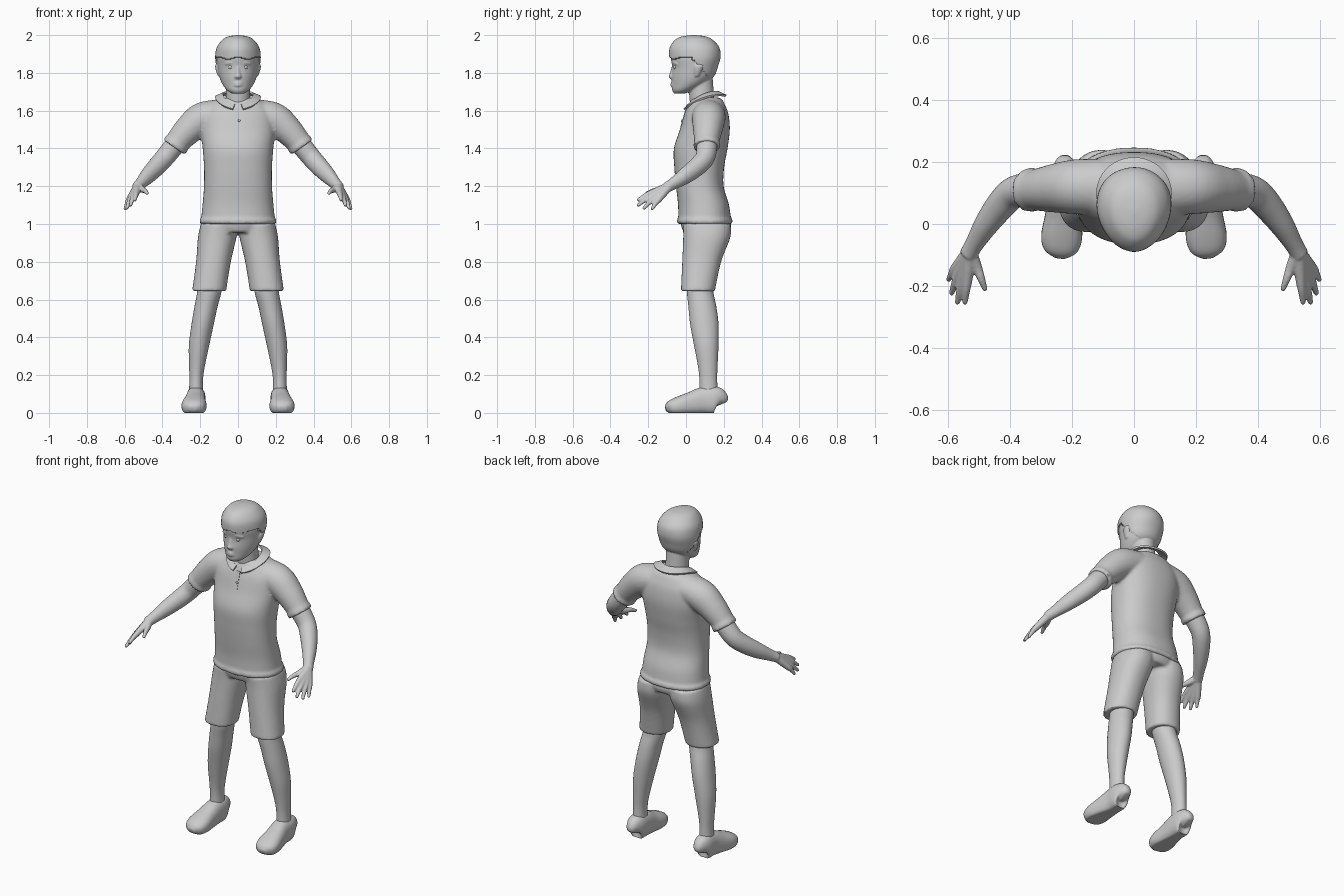
import bpy, bmesh, math
from mathutils import Vector, Matrix

cube = bpy.data.objects.get("Cube")
if cube:
    bpy.data.objects.remove(cube, do_unlink=True)

grey = bpy.data.materials.new("plain grey")
grey.use_nodes = True
grey.diffuse_color = (0.6, 0.6, 0.6, 1)
grey.node_tree.nodes["Principled BSDF"].inputs["Base Color"].default_value = grey.diffuse_color


def smooth_rings(rings, steps):
    """Catmull-Rom interpolation of (x, y, z, half width, half depth) rings."""
    padded = [rings[0]] + list(rings) + [rings[-1]]
    result = []
    for p, q, r, s in zip(padded, padded[1:], padded[2:], padded[3:]):
        for k in range(steps):
            t = k / steps
            result.append([b + t * (c - a + t * (2 * a - 5 * b + 4 * c - d + t * (3 * b - a - 3 * c + d))) / 2
                           for a, b, c, d in zip(p, q, r, s)])
    result.append(list(rings[-1]))
    return result


def loft(bm, rings, flat=True, both=False, sides=32, steps=5, power=2.0, taper=0.0):
    """Skin rings; flat rings stay level, others turn to follow their path."""
    rings = smooth_rings(rings, steps)
    centres = [Vector(r[:3]) for r in rings]
    for mirror in ((1, -1) if both else (1,)):
        loops = []
        for i, ring in enumerate(rings):
            u, v = Vector((1, 0, 0)), Vector((0, 1, 0))
            if not flat:
                along = centres[min(i + 1, len(rings) - 1)] - centres[max(i - 1, 0)]
                u = along.cross(Vector((0, 0, 1))).normalized()
                v = u.cross(along).normalized()
            a, b = (max(value, 0.002) for value in ring[3:])
            loop = []
            for k in range(sides):
                angle = math.tau * k / sides
                c, s = (math.copysign(abs(w) ** (2 / power), w) for w in (math.cos(angle), math.sin(angle)))
                p = centres[i] + u * a * c * (1 + taper * s) + v * b * s
                loop.append(bm.verts.new((p.x * mirror, p.y, max(p.z, 0))))
            loops.append(loop)
        for low, high in zip(loops, loops[1:]):
            for k in range(sides):
                n = (k + 1) % sides
                bm.faces.new((low[k], low[n], high[n], high[k]))
        bm.faces.new(loops[0])
        bm.faces.new(loops[-1])


def ball(bm, centre, radius, both=False):
    for mirror in ((1, -1) if both else (1,)):
        place = Matrix.Translation((centre[0] * mirror, centre[1], centre[2]))
        bmesh.ops.create_uvsphere(bm, u_segments=16, v_segments=10, radius=radius, matrix=place)


def finish(name, bm, voxel=0, relax=0, thickness=0):
    """Make the object, optionally fusing its overlapping pieces."""
    bmesh.ops.recalc_face_normals(bm, faces=bm.faces)
    mesh = bpy.data.meshes.new(name)
    bm.to_mesh(mesh)
    bm.free()
    obj = bpy.data.objects.new(name, mesh)
    bpy.context.collection.objects.link(obj)
    bpy.ops.object.select_all(action="DESELECT")
    obj.select_set(True)
    bpy.context.view_layer.objects.active = obj
    if voxel:
        remesh = obj.modifiers.new("fuse", "REMESH")
        remesh.mode = "VOXEL"
        remesh.voxel_size = voxel
        soften = obj.modifiers.new("soften", "SMOOTH")
        soften.iterations = relax
    if thickness:
        solid = obj.modifiers.new("thickness", "SOLIDIFY")
        solid.thickness = thickness
        solid.offset = 0
    for modifier in list(obj.modifiers):
        bpy.ops.object.modifier_apply(modifier=modifier.name)
    obj.data.materials.clear()
    obj.data.materials.append(grey)
    bpy.ops.object.shade_smooth_by_angle(angle=math.radians(50))
    return obj


# Shirt: body, rolled hem and short sleeves
bm = bmesh.new()
loft(bm, [(0, .1, 1, .198, .141), (0, .093, 1.1, .188, .135), (0, .073, 1.2, .18, .126),
          (0, .07, 1.3, .18, .132), (0, .078, 1.4, .187, .142), (0, .1, 1.5, .197, .132),
          (0, .108, 1.58, .19, .117), (0, .11, 1.63, .155, .097), (0, .11, 1.66, .11, .08),
          (0, .11, 1.67, .07, .06)], power=2.3, sides=48)
loft(bm, [(0, .1, 1, .204, .147), (0, .1, 1.025, .204, .147)], power=2.3, sides=48)
loft(bm, [(.1, .12, 1.58, .09, .08), (.19, .12, 1.555, .088, .088), (.26, .115, 1.5, .078, .078),
          (.315, .11, 1.44, .067, .067), (.335, .11, 1.412, .066, .066)], flat=False, both=True)
loft(bm, [(.325, .11, 1.426, .071, .07), (.339, .11, 1.406, .071, .07)], flat=False, both=True)
finish("polo_shirt", bm, voxel=.009, relax=4)

# Collar: an open strip around the neck, drooping to the front
bm = bmesh.new()
rows = []
count = 40
for i in range(count + 1):
    turn = .22 + (math.tau - .44) * i / count
    s, c = math.sin(turn), math.cos(turn)
    inner = bm.verts.new((.078 * s, .09 - .078 * c, 1.665 - .035 * c + .018 * s * s))
    outer = bm.verts.new((.12 * s, .1 - .113 * c, 1.642 - .037 * c + .026 * s * s))
    rows.append((inner, outer))
for (a, b), (c, d) in zip(rows, rows[1:]):
    bm.faces.new((a, b, d, c))
finish("collar", bm, thickness=.01)

# Button strip and button
bm = bmesh.new()
tilt = Matrix.Rotation(-.28, 4, "X")
bmesh.ops.create_cube(bm, size=1, matrix=Matrix.Translation((0, -.012, 1.56)) @ tilt @ Matrix.Diagonal((.03, .009, .1, 1)))
finish("button_strip", bm)
bm = bmesh.new()
ball(bm, (.006, -.019, 1.547), .007)
finish("button", bm)

# Shorts: seat and two legs
bm = bmesh.new()
loft(bm, [(0, .1, 1.03, .185, .13), (0, .107, .99, .195, .132), (0, .107, .955, .17, .12)], sides=48)
loft(bm, [(.1, .11, 1, .097, .127), (.11, .11, .93, .102, .125), (.13, .083, .8, .092, .103),
          (.153, .063, .645, .09, .09)], both=True, power=2.2)
finish("shorts", bm, voxel=.009, relax=3)

# Lower legs
bm = bmesh.new()
loft(bm, [(.148, .075, .7, .064, .07), (.152, .075, .64, .064, .07), (.17, .087, .56, .061, .074),
          (.187, .097, .47, .059, .075), (.206, .107, .36, .054, .065), (.217, .115, .25, .042, .052),
          (.221, .118, .18, .036, .047), (.222, .12, .1, .038, .048)], both=True)
finish("lower_legs", bm)

# Shoes
bm = bmesh.new()
loft(bm, [(.223, .186, .045, .015, .025), (.223, .178, .058, .038, .06), (.223, .15, .066, .05, .074),
          (.223, .09, .064, .052, .072), (.228, .03, .05, .058, .062), (.233, -.04, .036, .066, .05),
          (.236, -.085, .028, .054, .036), (.238, -.108, .022, .02, .014)], flat=False, both=True, power=2.4)
finish("shoes", bm)

# Arms, hands and fingers
bm = bmesh.new()
wrist = (.53, -.09, 1.2)
loft(bm, [(.3, .11, 1.46, .056, .056), (.345, .11, 1.405, .055, .054), (.39, .1, 1.35, .051, .052),
          (.43, .06, 1.305, .048, .05), (.475, 0, 1.258, .04, .044), (.515, -.065, 1.215, .03, .032),
          (.535, -.1, 1.194, .029, .028)], flat=False, both=True)
fingers = [((.537, -.178, 1.166), (.545, -.252, 1.128)), ((.552, -.176, 1.15), (.569, -.252, 1.1)),
           ((.566, -.163, 1.138), (.588, -.222, 1.084)), ((.576, -.144, 1.13), (.597, -.178, 1.082)),
           ((.506, -.14, 1.182), (.481, -.208, 1.163))]
for knuckle, tip in fingers:
    middle = [(a + b) / 2 for a, b in zip(knuckle, tip)]
    middle[2] += .004
    path = zip((wrist, knuckle, middle, tip), (.024, .017, .013, .009))
    loft(bm, [(*point, r, r) for point, r in path], flat=False, both=True, sides=12)
    ball(bm, tip, .009, both=True)
finish("arms_and_hands", bm, voxel=.005, relax=2)

# Head: skull, neck, brows, nose, lips and ears fused together
skull = [(0, -.035, 1.69, .03, .027), (0, -.017, 1.708, .058, .056), (0, .013, 1.74, .082, .087),
         (0, .034, 1.78, .098, .11), (0, .045, 1.83, .108, .118), (0, .047, 1.88, .113, .128),
         (0, .045, 1.93, .105, .123), (0, .042, 1.97, .078, .094), (0, .042, 1.988, .048, .058),
         (0, .042, 1.995, .008, .01)]
bm = bmesh.new()
loft(bm, skull, taper=.12, sides=48)
loft(bm, [(0, .1, 1.58, .075, .07), (0, .085, 1.66, .065, .066), (0, .075, 1.78, .063, .066)])
loft(bm, [(0, -.064, 1.838, .009, .011), (0, -.071, 1.8, .012, .014), (0, -.076, 1.78, .018, .016),
          (0, -.068, 1.766, .014, .01)], sides=16)
for z, size in ((1.746, .007), (1.735, .008)):
    loft(bm, [(-.03, -.062, z, .004, .004), (0, -.075, z, size, size), (.03, -.062, z, .004, .004)],
         flat=False, sides=12)
loft(bm, [(.016, -.067, 1.85, .006, .006), (.04, -.062, 1.854, .008, .007), (.066, -.046, 1.846, .006, .005)],
     flat=False, both=True, sides=12)
loft(bm, [(.1, .057, 1.782, .007, .011), (.106, .063, 1.815, .012, .021), (.109, .068, 1.838, .012, .024),
          (.104, .068, 1.852, .008, .014)], both=True, sides=16)
finish("head_and_neck", bm, voxel=.005, relax=2)

# Eyes
bm = bmesh.new()
ball(bm, (.038, -.053, 1.831), .0135, both=True)
finish("eyes", bm)

# Hair: an enlarged skull that tucks inside the head below the hairline
bm = bmesh.new()
loft(bm, skull[2:], taper=.12, sides=64, steps=9)
for vert in bm.verts:
    x, y, z = vert.co
    back = min(max((y - .02) / .1, 0), 1)
    hairline = 1.872 - .115 * back + .006 * math.cos(x * 60)
    waves = .004 * math.sin(x * 50 + z * 40) * math.sin(y * 45)
    grow = 1.06 + waves if z > hairline else .92
    vert.co = (x * grow, .045 + (y - .045) * grow, z + .005)
finish("hair", bm)
